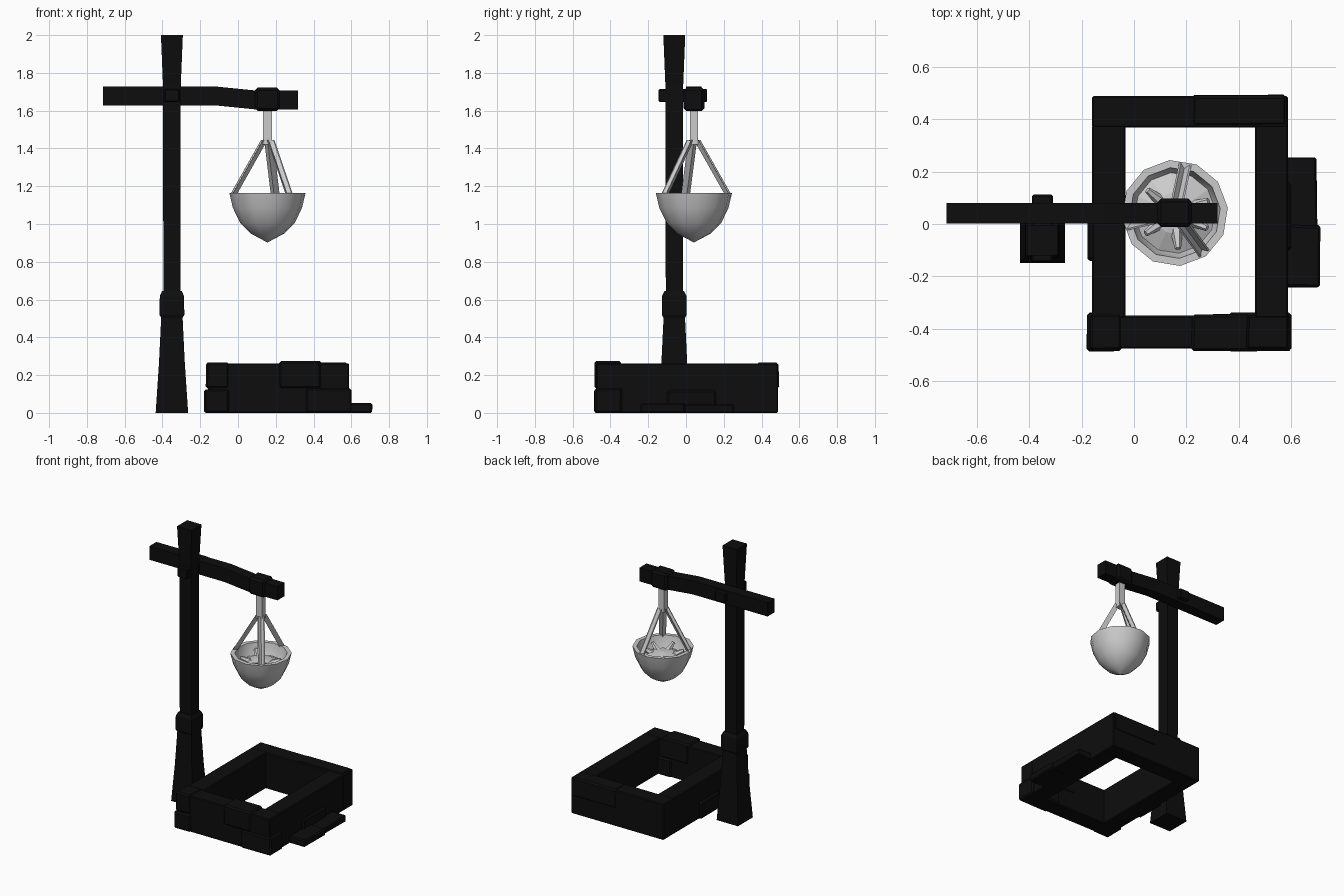
import bpy, bmesh, math, random
from mathutils import Vector, Matrix

random.seed(4)
cube = bpy.data.objects.get("Cube")
if cube:
    bpy.data.objects.remove(cube, do_unlink=True)


def material(name, value):
    m = bpy.data.materials.new(name)
    m.use_nodes = True
    color = (value, value, value, 1)
    m.diffuse_color = color
    m.node_tree.nodes["Principled BSDF"].inputs["Base Color"].default_value = color
    return m


black = material("charred black", 0.004)
grey = material("pale iron", 0.6)


def finish(name, bm, mat, bevel=0, smooth=None):
    bmesh.ops.recalc_face_normals(bm, faces=bm.faces)
    me = bpy.data.meshes.new(name)
    bm.to_mesh(me)
    bm.free()
    me.materials.append(mat)
    ob = bpy.data.objects.new(name, me)
    bpy.context.collection.objects.link(ob)
    if bevel:
        mod = ob.modifiers.new("worn edges", "BEVEL")
        mod.width = bevel
        mod.segments = 1
    if smooth:
        bpy.ops.object.select_all(action="DESELECT")
        ob.select_set(True)
        bpy.context.view_layer.objects.active = ob
        bpy.ops.object.shade_smooth_by_angle(angle=math.radians(smooth))
    return ob


def box(name, x, y, z, mat=black, bevel=0.006, wobble=0):
    bm = bmesh.new()
    bmesh.ops.create_cube(bm, size=1)
    for v in bm.verts:
        v.co = Vector([(a + b) / 2 + c * (b - a) for (a, b), c in zip((x, y, z), v.co)])
        v.co.x += random.uniform(-wobble, wobble)
        v.co.y += random.uniform(-wobble, wobble)
    return finish(name, bm, mat, bevel)


def loft(name, rings, mat, **kw):
    """Skin a closed tube through rings of equal point count."""
    bm = bmesh.new()
    loops = [[bm.verts.new(p) for p in ring] for ring in rings]
    n = len(loops[0])
    for a, b in zip(loops, loops[1:]):
        for i in range(n):
            j = (i + 1) % n
            bm.faces.new((a[i], a[j], b[j], b[i]))
    bm.faces.new(loops[0])
    bm.faces.new(loops[-1])
    return finish(name, bm, mat, **kw)


CORNERS = ((-1, -1), (1, -1), (1, 1), (-1, 1))


def square_post(name, x, y, profile):
    return loft(name, [[(x + a * h, y + b * h, z) for a, b in CORNERS]
                       for h, z in profile], black)


# Upright post with flared foot, collar and widening head
PX, PY = -0.35, -0.062
square_post("post_foot", PX, PY, [(0.086, 0), (0.068, 0.27), (0.056, 0.52)])
square_post("post_collar", PX, PY,
            [(0.055, 0.5), (0.066, 0.52), (0.064, 0.62), (0.052, 0.645)])
square_post("post_shaft", PX, PY, [(0.045, 0.6), (0.047, 1.73), (0.058, 2.0)])

# Bent cross arm, its peg and the clamp near the tip
loft("cross_arm", [[(x, 0.041 + a * 0.04, z + b * 0.05) for a, b in CORNERS]
                   for x, z in ((-0.715, 1.677), (-0.11, 1.677), (0.09, 1.657), (0.318, 1.657))],
     black)
box("arm_peg", (PX - 0.04, PX + 0.04), (-0.145, 0.112), (1.645, 1.715))
box("arm_clamp", (0.09, 0.22), (-0.012, 0.098), (1.598, 1.722), bevel=0.014)

# Hanger rod
BX, BY = 0.156, 0.042
box("hanger_rod", (BX - 0.023, BX + 0.023), (BY - 0.022, BY + 0.022), (1.42, 1.61), grey, 0)


# Three angle-iron straps down to the bowl rim
def strap(name, angle):
    d = Vector((math.cos(angle), math.sin(angle), 0))
    side = Vector((-d.y, d.x, 0))
    top = Vector((BX, BY, 1.435)) + d * 0.01
    foot = Vector((BX, BY, 1.15)) + d * 0.175
    out = (foot - top).cross(side).normalized()
    if out.dot(d) < 0:
        out = -out
    section = ((-0.024, 0.022), (-0.017, 0.022), (0, 0.006),
               (0.017, 0.022), (0.024, 0.022), (0, -0.004))
    return loft(name, [[p + side * s + out * o for s, o in section]
                       for p in (top, foot)], grey)


for label, deg in (("back", 78), ("front", -54), ("side", 193)):
    strap(label + "_strap", math.radians(deg))

# Hollow twelve-sided bowl with pointed bottom
SIDES = 12
outer = [(0.002, 0.903), (0.09, 0.95), (0.145, 1.005), (0.184, 1.085), (0.203, 1.165)]
inner = [(0.174, 1.165), (0.158, 1.085), (0.12, 1.03), (0.002, 1.0)]


def circle(r, z):
    return [(BX + r * math.cos(k * math.tau / SIDES + 0.1),
             BY + r * math.sin(k * math.tau / SIDES + 0.1), z) for k in range(SIDES)]


loft("bowl", [circle(r, z) for r, z in outer + inner], grey, smooth=40)
loft("bowl_fill", [circle(r, z) for r, z in ((0.1, 1.03), (0.155, 1.08), (0.08, 1.115), (0.01, 1.125))],
     grey)

# Lumps lying in the bowl
for i, deg in enumerate((140, 275, 20, 215, 335)):
    a = math.radians(deg)
    bm = bmesh.new()
    bmesh.ops.create_cone(bm, cap_ends=True, segments=6, radius1=0.024, radius2=0.012, depth=0.08)
    place = (Matrix.Translation((BX + 0.1 * math.cos(a), BY + 0.1 * math.sin(a), 1.115))
             @ Matrix.Rotation(a, 4, "Z") @ Matrix.Rotation(math.radians(65), 4, "Y"))
    bmesh.ops.transform(bm, matrix=place, verts=bm.verts)
    finish(f"lump_{i + 1}", bm, grey)

# Stone curb: four walls around an open middle
X0, X1, Y0, Y1 = -0.16, 0.588, -0.475, 0.488
IX0, IX1, IY0, IY1 = -0.032, 0.462, -0.35, 0.368
TOP, MID = 0.262, 0.13
box("curb_front", (X0, X1), (Y0, IY0), (0, TOP))
box("curb_back", (X0, X1), (IY1, Y1), (0, TOP))
box("curb_right", (X0, IX0), (IY0 - 0.01, IY1 + 0.01), (0, TOP))
box("curb_left", (IX1, X1), (IY0 - 0.01, IY1 + 0.01), (0, TOP))

# Protruding stones set into the curb
stones = {
    "front_cap_stone": ((0.22, 0.44), (-0.485, -0.345), (MID, 0.275)),
    "front_right_footing": ((-0.178, -0.05), (-0.485, -0.34), (0, 0.125)),
    "front_left_footing": ((0.36, 0.6), (-0.485, -0.34), (0, 0.13)),
    "right_footing": ((-0.18, -0.05), (-0.14, 0.08), (0, 0.125)),
    "right_corner_cap": ((-0.17, -0.05), (-0.48, -0.345), (MID, 0.268)),
    "left_footing": ((0.5, 0.6), (-0.1, 0.16), (0, 0.12)),
    "back_cap_stone": ((0.22, 0.58), (0.375, 0.492), (MID, 0.266)),
}
for name, (x, y, z) in stones.items():
    box(name, x, y, z, bevel=0.01, wobble=0.003)

# Low paving slabs beside the curb
box("slab_front", (0.57, 0.71), (-0.24, -0.005), (0, 0.052), bevel=0.008, wobble=0.004)
box("slab_back", (0.57, 0.695), (-0.01, 0.25), (0, 0.045), bevel=0.005, wobble=0.006)
